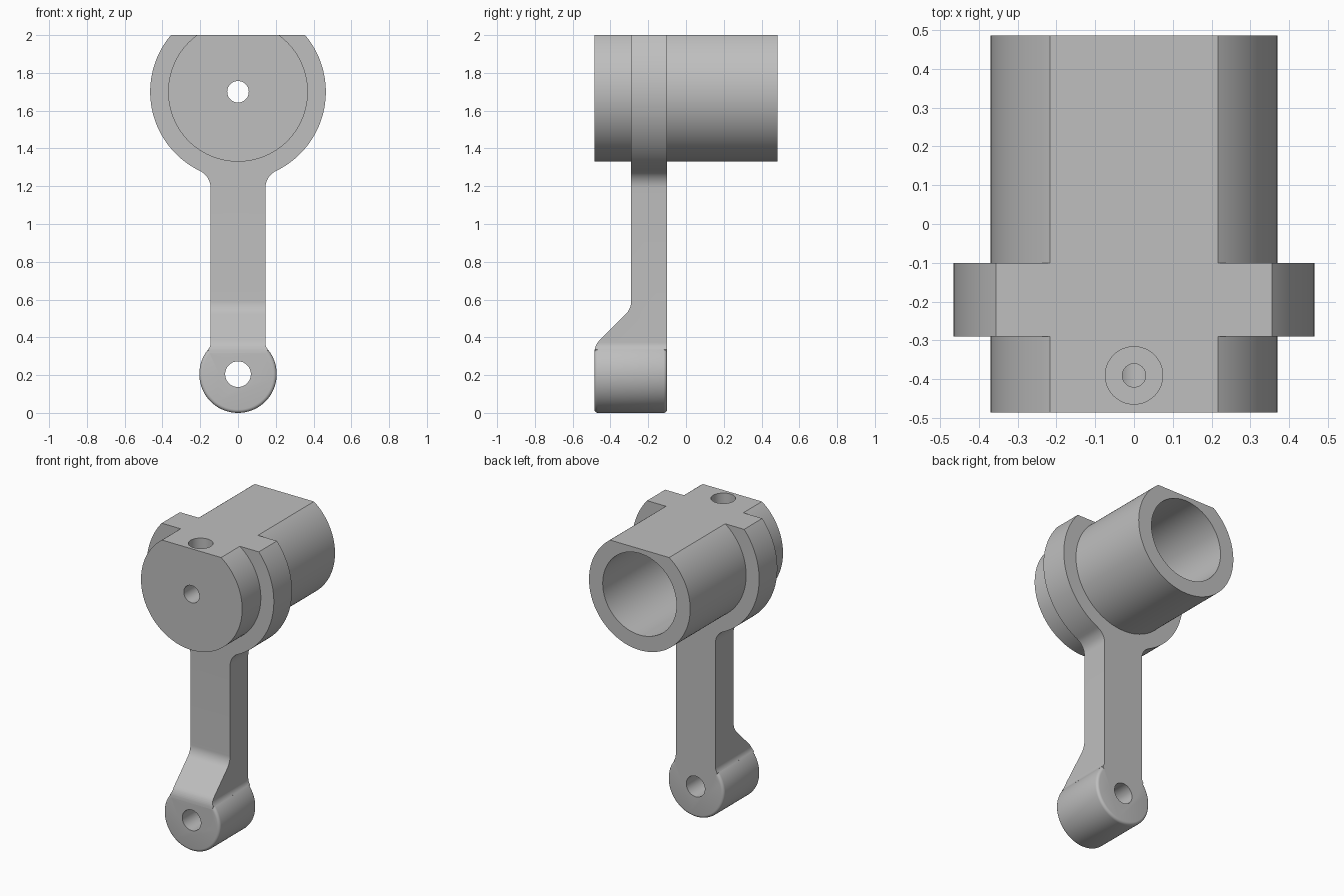
import bpy, bmesh
from math import sin, cos, radians, sqrt, atan2, degrees, pi
from mathutils import Matrix, Vector

cube = bpy.data.objects.get("Cube")
if cube:
    bpy.data.objects.remove(cube, do_unlink=True)

steel = bpy.data.materials.new("plain grey")
steel.use_nodes = True
GREY = (0.52, 0.52, 0.52, 1)
steel.diffuse_color = GREY
steel.node_tree.nodes["Principled BSDF"].inputs["Base Color"].default_value = GREY

BARREL_Z, BARREL_R, FLANGE_R = 1.70, 0.37, 0.465
EYE_Z = EYE_R = 0.205
ARM_W = 0.145
FRONT, ARM_FRONT, ARM_BACK, BACK = -0.485, -0.29, -0.10, 0.485


def make(name, bm):
    bmesh.ops.recalc_face_normals(bm, faces=bm.faces)
    mesh = bpy.data.meshes.new(name)
    bm.to_mesh(mesh)
    bm.free()
    mesh.materials.append(steel)
    ob = bpy.data.objects.new(name, mesh)
    bpy.context.collection.objects.link(ob)
    return ob


def prism(name, points, direction):
    """Extrude a closed outline along a direction."""
    bm = bmesh.new()
    face = bm.faces.new([bm.verts.new(p) for p in points])
    out = bmesh.ops.extrude_face_region(bm, geom=[face])["geom"]
    moved = [v for v in out if isinstance(v, bmesh.types.BMVert)]
    bmesh.ops.translate(bm, verts=moved, vec=direction)
    return make(name, bm)


def rod(name, radius, start, end, rim=0, segments=96):
    """Cylinder between two points, with optional rounded rims."""
    start, end = Vector(start), Vector(end)
    axis = end - start
    bm = bmesh.new()
    turn = axis.to_track_quat("Z", "Y").to_matrix().to_4x4()
    bmesh.ops.create_cone(bm, cap_ends=True, segments=segments, radius1=radius,
                          radius2=radius, depth=axis.length,
                          matrix=Matrix.Translation((start + end) / 2) @ turn)
    if rim:
        edges = [e for e in bm.edges if any(len(f.verts) > 4 for f in e.link_faces)]
        bmesh.ops.bevel(bm, geom=edges, offset=rim, segments=4, profile=0.5,
                        affect="EDGES")
    return make(name, bm)


def arc(cx, cz, r, a0, a1, n):
    angles = [radians(a0 + (a1 - a0) * i / n) for i in range(n + 1)]
    return [(cx + r * cos(a), cz + r * sin(a)) for a in angles]


def combine(target, tool, operation):
    mod = target.modifiers.new(operation, "BOOLEAN")
    mod.operation, mod.object, mod.solver = operation, tool, "EXACT"
    bpy.context.view_layer.objects.active = target
    bpy.ops.object.modifier_apply(modifier=mod.name)
    bpy.data.objects.remove(tool, do_unlink=True)


# Front outline: flange disc blended into the arm, arm blended into the eye
blend, eye_blend = 0.10, 0.06
dz = sqrt((FLANGE_R + blend) ** 2 - (ARM_W + blend) ** 2)
ang = degrees(atan2(dz, ARM_W + blend))
ez = sqrt((EYE_R + eye_blend) ** 2 - (ARM_W + eye_blend) ** 2)
eang = degrees(atan2(ez, ARM_W + eye_blend))
half = arc(0, BARREL_Z, FLANGE_R, 90, -ang, 60)
half += arc(ARM_W + blend, BARREL_Z - dz, blend, 180 - ang, 180, 10)[1:]
half += arc(ARM_W + eye_blend, EYE_Z + ez, eye_blend, 180, 180 + eang, 8)
half.append((0.1, EYE_Z))
outline = half + [(-x, z) for x, z in reversed(half[1:])]
lever = prism("lever_arm", [(x, FRONT, z) for x, z in outline],
              (0, ARM_BACK - FRONT, 0))

# Pivot eye with rounded rims
combine(lever, rod("pivot_eye", EYE_R, (0, FRONT, EYE_Z), (0, ARM_BACK, EYE_Z), 0.018),
        "UNION")

# Side profile: sloped shoulder from the thick eye to the thin arm
side = [(0.1, -0.1), (-0.6, -0.1), (-0.6, 0.316)]
side += arc(FRONT + 0.1, 0.316, 0.1, 180, 135, 8)
side += arc(ARM_FRONT - 0.1, 0.593, 0.1, -45, 0, 8)
side += [(ARM_FRONT, 2.4), (0.1, 2.4)]
combine(lever, prism("side_profile", [(-0.7, y, z) for y, z in side], (1.4, 0, 0)),
        "INTERSECT")

# Barrel through the flange
combine(lever, rod("barrel", BARREL_R, (0, FRONT, BARREL_Z), (0, BACK, BARREL_Z),
                   segments=128), "UNION")

# Bore, pin holes and stepped oil hole
oil_y = -0.39
for name, r, start, end in (
        ("bore", 0.27, (0, ARM_FRONT, BARREL_Z), (0, 0.6, BARREL_Z)),
        ("barrel_pin_hole", 0.057, (0, -0.6, BARREL_Z), (0, 0, BARREL_Z)),
        ("eye_hole", 0.068, (0, -0.6, EYE_Z), (0, 0, EYE_Z)),
        ("oil_recess", 0.074, (0, oil_y, 1.88), (0, oil_y, 2.3)),
        ("oil_hole", 0.03, (0, oil_y, BARREL_Z), (0, oil_y, 2.3))):
    combine(lever, rod(name, r, start, end, segments=64), "DIFFERENCE")

# Flat top
flat = [(-0.7, -0.7, 2), (0.7, -0.7, 2), (0.7, 0.7, 2), (-0.7, 0.7, 2)]
combine(lever, prism("flat_top", flat, (0, 0, 0.5)), "DIFFERENCE")

bpy.ops.object.select_all(action="DESELECT")
lever.select_set(True)
bpy.context.view_layer.objects.active = lever
bpy.ops.object.shade_smooth_by_angle(angle=radians(30))
